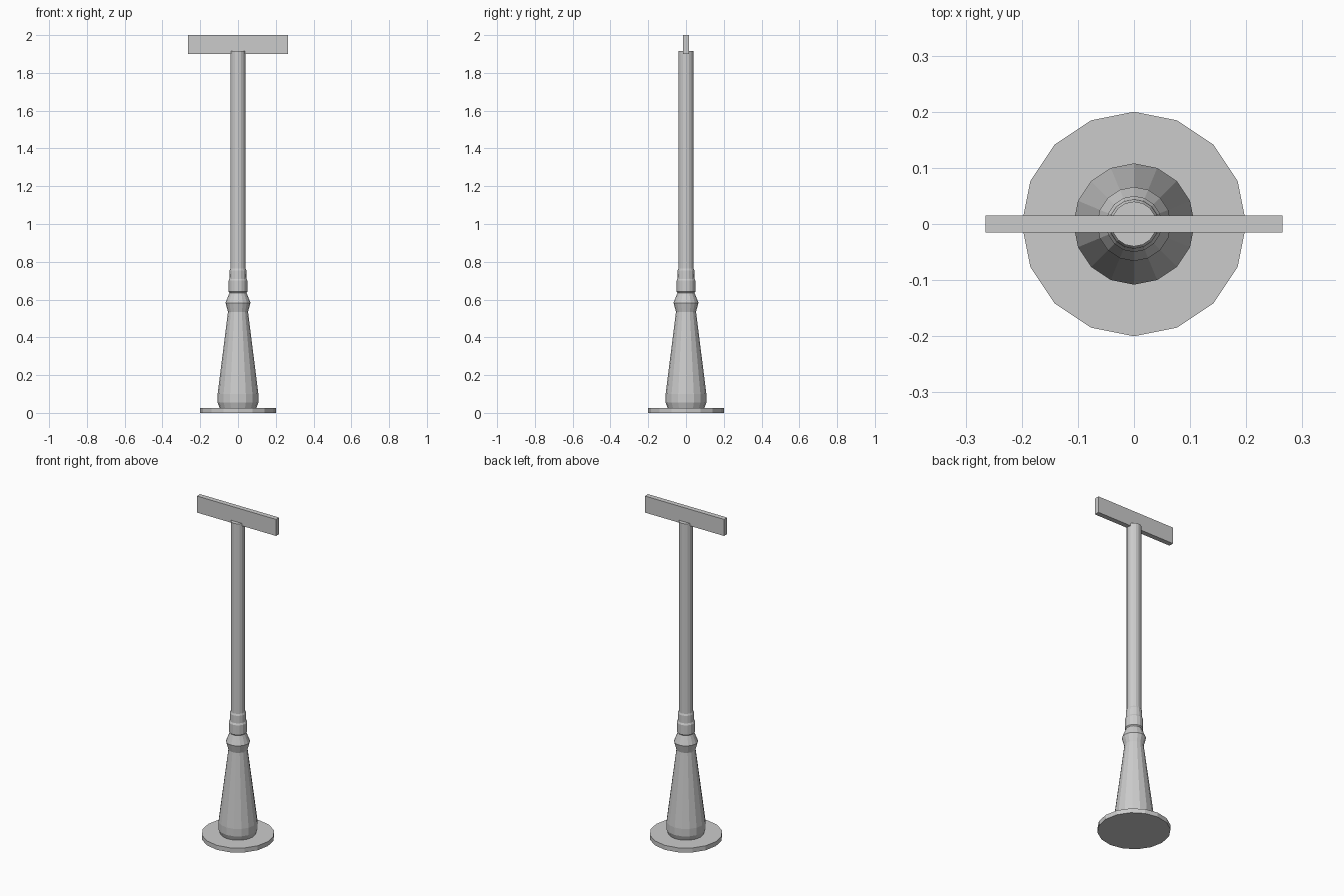
import bpy, bmesh, math

if "Cube" in bpy.data.objects:
    bpy.data.objects.remove(bpy.data.objects["Cube"])

SIDES = 16


def lathe(name, profile):
    """Closed, flat-faced turned solid from (radius, z) pairs, bottom to top."""
    bm = bmesh.new()
    rings = []
    for r, z in profile:
        rings.append([bm.verts.new((r * math.cos(2 * math.pi * i / SIDES),
                                    r * math.sin(2 * math.pi * i / SIDES), z))
                      for i in range(SIDES)])
    for lo, hi in zip(rings, rings[1:]):
        for i in range(SIDES):
            j = (i + 1) % SIDES
            bm.faces.new((lo[i], lo[j], hi[j], hi[i]))
    bm.faces.new(rings[0][::-1])
    bm.faces.new(rings[-1])
    mesh = bpy.data.meshes.new(name)
    bm.to_mesh(mesh)
    bm.free()
    obj = bpy.data.objects.new(name, mesh)
    bpy.context.collection.objects.link(obj)
    return obj


# Round foot plate
lathe("foot_plate", [(0.2, 0), (0.2, 0.027)])

# Tapered pedestal, flared ring, collar and pole
lathe("post", [(0.098, 0.027), (0.108, 0.055), (0.108, 0.10),
               (0.053, 0.535), (0.066, 0.583), (0.045, 0.636),
               (0.050, 0.642), (0.050, 0.70), (0.045, 0.71),
               (0.044, 0.755), (0.040, 0.765), (0.040, 1.915)])

# Sign board set into the top of the pole
bpy.ops.mesh.primitive_cube_add(size=1, location=(0, 0, 1.95))
board = bpy.context.object
board.name = "sign_board"
board.scale = (0.53, 0.03, 0.10)
